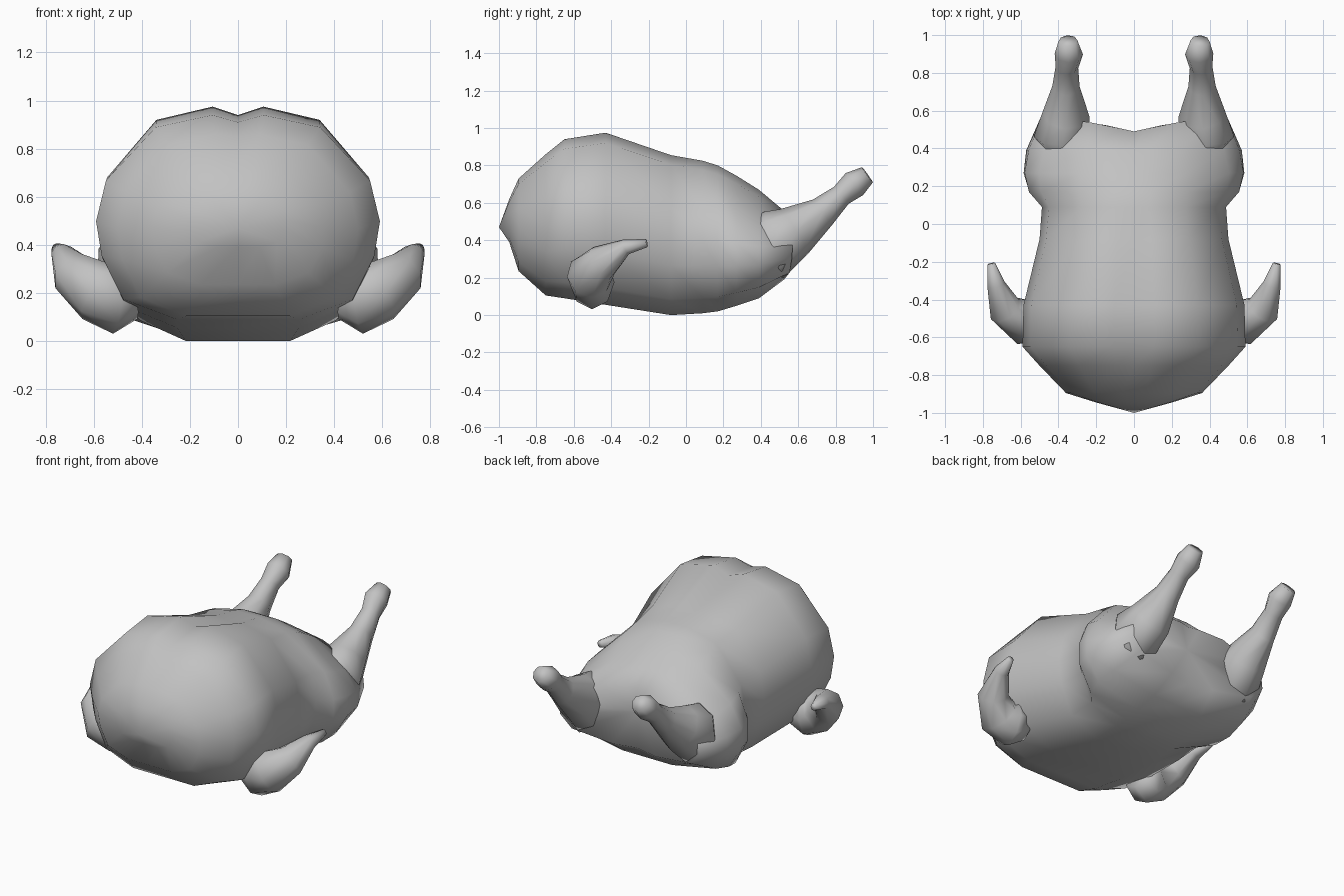
import bpy, bmesh, math
from mathutils import Vector

cube = bpy.data.objects.get("Cube")
if cube:
    bpy.data.objects.remove(cube, do_unlink=True)

grey = bpy.data.materials.new("plain_grey")
grey.use_nodes = True
GREY = (0.54, 0.54, 0.54, 1)
grey.diffuse_color = GREY
grey.node_tree.nodes["Principled BSDF"].inputs["Base Color"].default_value = GREY


def loft(name, rings, start=None, end=None, mirror=False):
    """Bridge closed rings of points; the ends close to a point or a flat cap."""
    bm = bmesh.new()
    loops = [[bm.verts.new(p) for p in ring] for ring in rings]
    n = len(loops[0])
    for a, b in zip(loops, loops[1:]):
        for i in range(n):
            j = (i + 1) % n
            bm.faces.new((a[i], a[j], b[j], b[i]))
    for loop, pole in ((loops[0], start), (loops[-1], end)):
        if pole is None:
            bm.faces.new(loop)
        else:
            tip = bm.verts.new(pole)
            for i in range(n):
                bm.faces.new((loop[i], loop[(i + 1) % n], tip))
    bmesh.ops.recalc_face_normals(bm, faces=bm.faces)
    mesh = bpy.data.meshes.new(name)
    bm.to_mesh(mesh)
    bm.free()
    mesh.materials.append(grey)
    for face in mesh.polygons:
        face.use_smooth = True
    obj = bpy.data.objects.new(name, mesh)
    bpy.context.collection.objects.link(obj)
    if mirror:
        mod = obj.modifiers.new("other_side", 'MIRROR')
        mod.use_mirror_merge = False


def limb(name, path, sides=8):
    """Mirrored tube along a path of (x, y, z, side radius, upright radius)."""
    centres = [Vector(p[:3]) for p in path]
    rings = []
    for i, (c, p) in enumerate(zip(centres, path)):
        t = (centres[min(i + 1, len(path) - 1)] - centres[max(i - 1, 0)]).normalized()
        up = Vector((0, 0, 1))
        up = (up - t * t.dot(up)).normalized()
        side = t.cross(up)
        angles = [math.tau * k / sides for k in range(sides)]
        rings.append([c + side * math.cos(a) * p[3] + up * math.sin(a) * p[4] for a in angles])
    loft(name, rings, mirror=True)


# Body with thighs: one half outline, as fractions of half width and height
half = [(0.18, 1), (0.58, 0.94), (0.93, 0.68), (1, 0.48),
        (0.96, 0.31), (0.81, 0.1), (0.43, 0)]
# y, half width, bottom, top, groove depth, backward sweep, thigh bulge
sections = [
    (-0.945, 0.20, 0.39, 0.62, 0, 0, 0),
    (-0.895, 0.36, 0.235, 0.73, 0, 0, 0),
    (-0.75, 0.50, 0.105, 0.86, 0.01, 0, 0),
    (-0.65, 0.59, 0.09, 0.94, 0.03, 0, 0),
    (-0.43, 0.585, 0.055, 0.975, 0.035, 0, 0),
    (-0.08, 0.50, 0.0, 0.855, 0.02, 0, 0),
    (0.09, 0.475, 0.01, 0.825, 0, 0, 0.015),
    (0.17, 0.47, 0.02, 0.80, 0, 0, 0.105),
    (0.27, 0.46, 0.05, 0.745, 0, 0, 0.145),
    (0.39, 0.41, 0.09, 0.67, 0, 0, 0.18),
    (0.49, 0.36, 0.19, 0.57, 0, 0.08, 0.15),
]
rings = []
for y, w, low, high, groove, sweep, bulge in sections:
    right = [(f * w + bulge * math.sin(math.pi * math.sqrt(g)), y + sweep * f,
              low + g * (high - low)) for f, g in half]
    left = [(-x, yy, z) for x, yy, z in reversed(right)]
    rings.append([(0, y, high - groove)] + right + [(0, y, low)] + left)
loft("body", rings, start=(0, -1, 0.47), end=(0, 0.48, 0.42))

# Drumstick, shank and knob
limb("legs", [
    (0.35, 0.28, 0.36, 0.06, 0.09),
    (0.385, 0.47, 0.375, 0.145, 0.185),
    (0.36, 0.58, 0.45, 0.125, 0.14),
    (0.36, 0.73, 0.55, 0.072, 0.085),
    (0.355, 0.83, 0.64, 0.06, 0.06),
    (0.345, 0.90, 0.70, 0.075, 0.075),
    (0.35, 0.97, 0.75, 0.05, 0.05),
])

# Wings, folded back at the elbow
limb("wings", [
    (0.44, -0.49, 0.19, 0.10, 0.10),
    (0.505, -0.50, 0.175, 0.12, 0.145),
    (0.585, -0.52, 0.205, 0.12, 0.13),
    (0.685, -0.45, 0.28, 0.09, 0.10),
    (0.73, -0.32, 0.365, 0.048, 0.042),
    (0.755, -0.21, 0.385, 0.02, 0.022),
])
